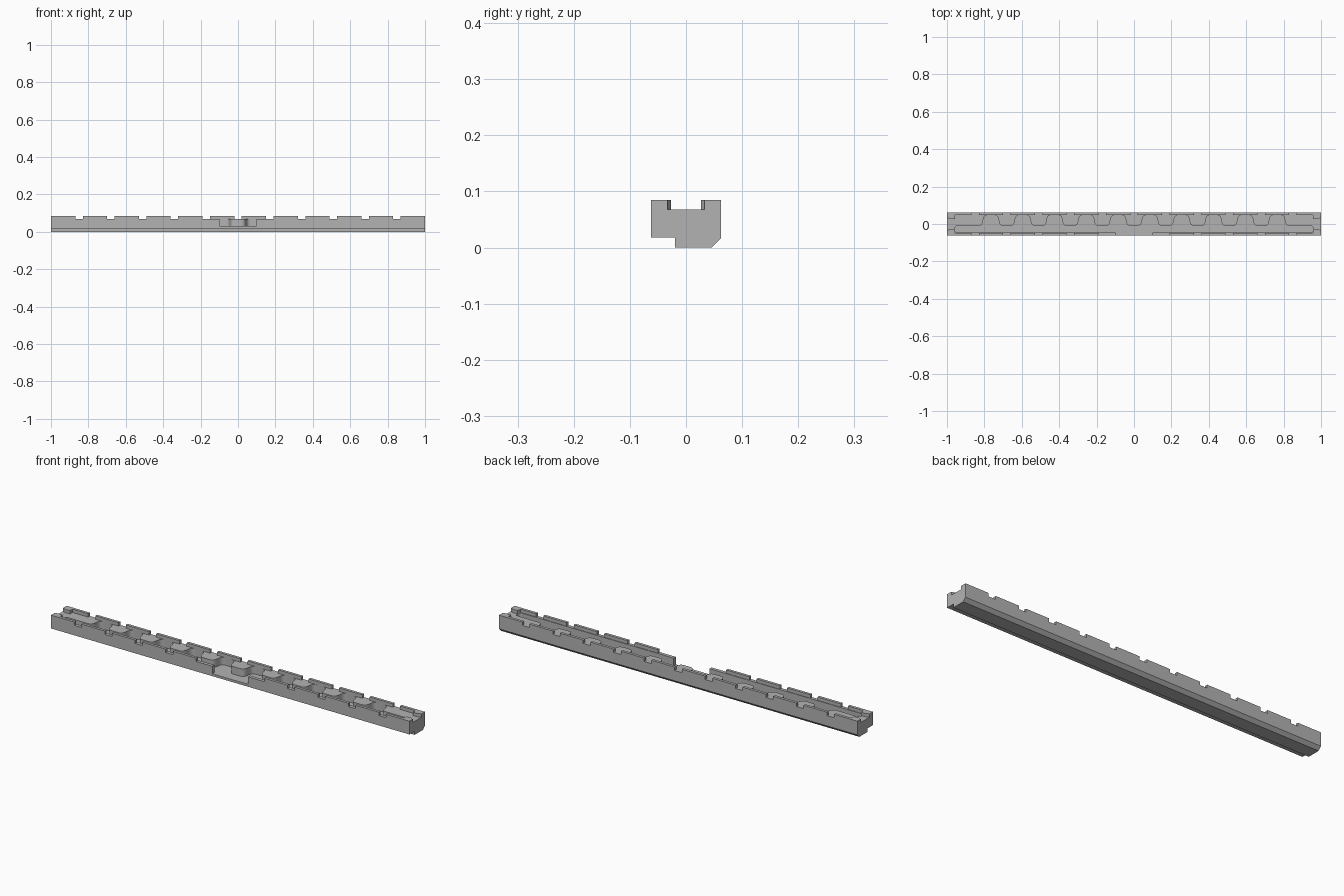
import bpy, bmesh, math

if "Cube" in bpy.data.objects:
    bpy.data.objects.remove(bpy.data.objects["Cube"])

PITCH = 0.17            # spacing of notches and scallops
FLOOR, TOP = 0.068, 0.085
POCKET = 0.03           # pocket floor height

grey = bpy.data.materials.new("plain grey")
grey.diffuse_color = (0.45, 0.45, 0.45, 1)
grey.use_nodes = True
grey.node_tree.nodes["Principled BSDF"].inputs["Base Color"].default_value = grey.diffuse_color


def prism(name, pts, start, step):
    """Extrude a closed outline along step."""
    bm = bmesh.new()
    face = bm.faces.new([bm.verts.new(start(*p)) for p in pts])
    ext = bmesh.ops.extrude_face_region(bm, geom=[face])
    bmesh.ops.translate(bm, vec=step, verts=[v for v in ext["geom"] if isinstance(v, bmesh.types.BMVert)])
    bmesh.ops.recalc_face_normals(bm, faces=bm.faces)
    me = bpy.data.meshes.new(name)
    bm.to_mesh(me)
    bm.free()
    ob = bpy.data.objects.new(name, me)
    bpy.context.collection.objects.link(ob)
    return ob


def cut_plan(body, pts, z):
    """Cut a plan outline out of the body from z upwards."""
    cutter = prism("cutter", pts, lambda x, y: (x, y, z), (0, 0, 0.2))
    cutter.hide_render = True
    mod = body.modifiers.new("cut", "BOOLEAN")
    mod.operation, mod.solver, mod.object = "DIFFERENCE", "EXACT", cutter
    dg = bpy.context.evaluated_depsgraph_get()
    me = bpy.data.meshes.new_from_object(body.evaluated_get(dg))
    body.modifiers.clear()
    body.data = me
    bpy.data.objects.remove(cutter)


def box(x0, x1, y0, y1):
    return [(x0, y0), (x1, y0), (x1, y1), (x0, y1)]


def rounded(pts, radius, n=5):
    """Round every corner of an outline (radius limited by its edges)."""
    out = []
    for i, (x, y) in enumerate(pts):
        ends = []
        for qx, qy in (pts[i - 1], pts[(i + 1) % len(pts)]):
            d = math.hypot(qx - x, qy - y)
            t = min(radius, d * 0.45) / d
            ends.append((x + (qx - x) * t, y + (qy - y) * t))
        (ax, ay), (bx, by) = ends
        for k in range(n + 1):
            t = k / n
            out.append(((1 - t) ** 2 * ax + 2 * t * (1 - t) * x + t * t * bx,
                        (1 - t) ** 2 * ay + 2 * t * (1 - t) * y + t * t * by))
    return out


# bar with stepped and chamfered underside
section = [(-0.062, 0.018), (-0.02, 0.018), (-0.02, 0), (0.046, 0),
           (0.062, 0.016), (0.062, TOP), (-0.062, TOP)]
bar = prism("slotted_bar", section, lambda y, z: (-1, y, z), (2, 0, 0))

# shallow channel, with narrower flared mouths at both ends
half = [(0.957, 0.048), (0.957, 0.027), (0.985, 0.027), (0.995, 0.033), (1.02, 0.033)]
right = half + [(x, -y) for x, y in reversed(half)]
cut_plan(bar, right + [(-x, -y) for x, y in right], FLOOR)

# deep pocket whose back edge is a row of scallops
pocket = [(-0.96, -0.045), (0.96, -0.045), (0.96, -0.01)]
for i in range(10):
    c = (4.5 - i) * PITCH
    pocket += [(c + 0.048, -0.01), (c + 0.036, 0.048), (c - 0.036, 0.048), (c - 0.048, -0.01)]
pocket.append((-0.96, -0.01))
cut_plan(bar, rounded(pocket, 0.02), POCKET)

# front opening into the pocket, and the lowered front wall above it
cut_plan(bar, box(-0.1, 0.1, -0.1, -0.04), POCKET)
cut_plan(bar, box(-0.19, 0.19, -0.1, -0.04), FLOOR)

# notches along both walls
for i in range(-5, 6):
    x = i * PITCH
    cut_plan(bar, box(x - 0.02, x + 0.02, 0.04, 0.1), FLOOR)
    if abs(i) > 1:
        cut_plan(bar, box(x - 0.02, x + 0.02, -0.1, -0.04), FLOOR)

bar.data.materials.clear()
bar.data.materials.append(grey)
bpy.context.view_layer.objects.active = bar
bar.select_set(True)
bpy.ops.object.shade_smooth_by_angle(angle=math.radians(30))
